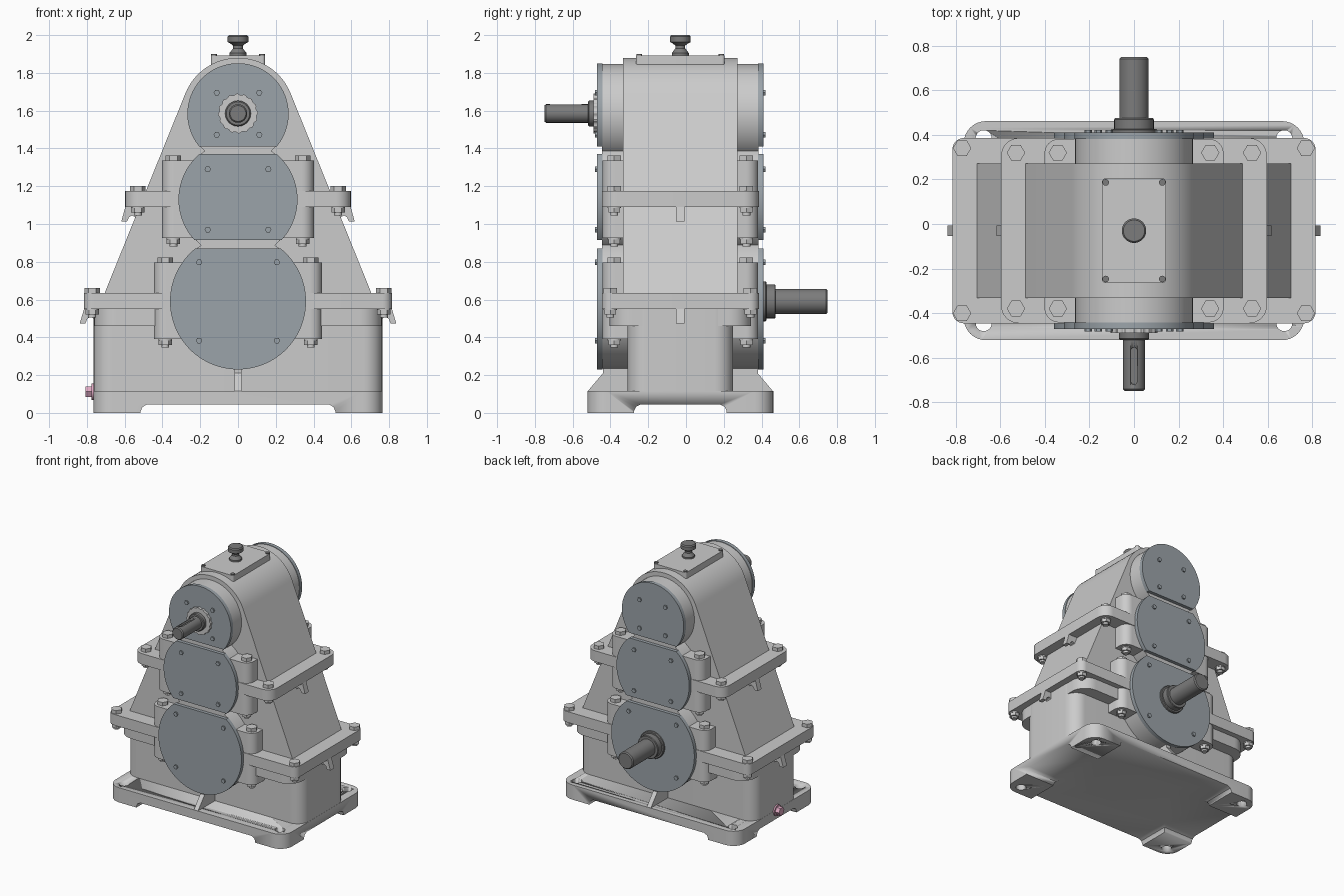
import bpy, bmesh
from math import sin, cos, asin, pi, radians, hypot

if "Cube" in bpy.data.objects:
    bpy.data.objects.remove(bpy.data.objects["Cube"])

YC = -0.03  # the casing is symmetric about this y plane


def material(name, rgb):
    m = bpy.data.materials.new(name)
    m.diffuse_color = (*rgb, 1)
    m.use_nodes = True
    m.node_tree.nodes["Principled BSDF"].inputs["Base Color"].default_value = m.diffuse_color
    return m


COVER = material("cover_slate", (0.33, 0.37, 0.40))
STEEL = material("dark_steel", (0.20, 0.20, 0.20))
PINK = material("plug_pink", (0.75, 0.40, 0.55))


def finish(name, bm, mat=None):
    bmesh.ops.remove_doubles(bm, verts=bm.verts, dist=1e-5)
    bmesh.ops.recalc_face_normals(bm, faces=bm.faces)
    me = bpy.data.meshes.new(name)
    bm.to_mesh(me)
    bm.free()
    ob = bpy.data.objects.new(name, me)
    bpy.context.collection.objects.link(ob)
    ob.location.y = YC
    if mat:
        me.materials.append(mat)
    bpy.ops.object.select_all(action='DESELECT')
    ob.select_set(True)
    bpy.context.view_layer.objects.active = ob
    bpy.ops.object.shade_smooth_by_angle(angle=radians(32))
    return ob


def prism(name, pts, lo, hi, plane="xy", mat=None):
    place = {"xy": lambda u, v, t: (u, v, t),
             "xz": lambda u, v, t: (u, t, v),
             "yz": lambda u, v, t: (t, u, v)}[plane]
    bm = bmesh.new()
    a, b = ([bm.verts.new(place(u, v, t)) for u, v in pts] for t in (lo, hi))
    bm.faces.new(a)
    bm.faces.new(b)
    for i in range(len(pts)):
        j = (i + 1) % len(pts)
        bm.faces.new((a[i], a[j], b[j], b[i]))
    return finish(name, bm, mat)


def lathe(name, prof, axis, cx, c2, mat=None, n=40):
    # revolves (radius, position) pairs about a y or z axis
    bm = bmesh.new()
    rings = []
    for r, t in prof:
        ring = []
        for i in range(n):
            u, v = r * cos(2 * pi * i / n), r * sin(2 * pi * i / n)
            ring.append(bm.verts.new((cx + u, t, c2 + v) if axis == "y" else (cx + u, c2 + v, t)))
        rings.append(ring)
    for a, b in zip(rings, rings[1:]):
        for i in range(n):
            bm.faces.new((a[i], a[(i + 1) % n], b[(i + 1) % n], b[i]))
    bm.faces.new(rings[0])
    bm.faces.new(rings[-1])
    return finish(name, bm, mat)


def circle(r, cx=0, cy=0, n=32):
    return [(cx + r * cos(2 * pi * i / n), cy + r * sin(2 * pi * i / n)) for i in range(n)]


def rrect(hx, hy, r, n=8):
    pts = []
    for k, (sx, sy) in enumerate(((1, 1), (-1, 1), (-1, -1), (1, -1))):
        for i in range(n + 1):
            a = pi / 2 * (k + i / n)
            pts.append((sx * (hx - r) + r * cos(a), sy * (hy - r) + r * sin(a)))
    return pts


def cut(ob, cutter):
    cutter.hide_render = True
    m = ob.modifiers.new("cut", 'BOOLEAN')
    m.operation, m.object, m.solver = 'DIFFERENCE', cutter, 'EXACT'
    with bpy.context.temp_override(object=ob, active_object=ob):
        bpy.ops.object.modifier_apply(modifier=m.name)
    bpy.data.objects.remove(cutter)


# Base plate: channels underneath leave four corner feet with bolt holes
base = prism("base_plate", rrect(0.765, 0.492, 0.10), 0, 0.115)
for half, plane in ((0.515, "xz"), (0.245, "yz")):
    arch = [(-half, -0.02), (half, -0.02), (half, 0.01), (half - 0.01, 0.032), (half - 0.035, 0.045),
            (-half + 0.035, 0.045), (-half + 0.01, 0.032), (-half, 0.01)]
    cut(base, prism("channel_cutter", arch, -1, 1, plane))
for sx in (-1, 1):
    for sy in (-1, 1):
        cut(base, prism("hole_cutter", circle(0.036, sx * 0.675, sy * 0.415), -0.1, 0.3))

# Lower case, thickened rim, and two flanges
prism("lower_case", rrect(0.764, 0.28, 0.10), 0.10, 0.57)
prism("lower_case_rim", rrect(0.762, 0.375, 0.12), 0.46, 0.56)
prism("lower_flange", rrect(0.815, 0.416, 0.05), 0.55, 0.635)
prism("upper_flange", rrect(0.597, 0.416, 0.08), 1.09, 1.175)

# Tapering middle and upper case with rounded crown
t0 = radians(22.2)
crown = [(0.30 * cos(a), 1.58 + 0.30 * sin(a)) for a in (t0 + (pi - 2 * t0) * i / 32 for i in range(33))]
prism("tapered_case", [(-0.72, 0.60), (0.72, 0.60)] + crown, -0.3025, 0.3025, "xz")

# Bolted bearing bosses
prism("upper_bearing_boss", rrect(0.402, 0.412, 0.065), 0.925, 1.335)
prism("lower_bearing_boss", rrect(0.445, 0.412, 0.065), 0.39, 0.795)


# Bearing housings and flat-sided covers with their screws
def flat_disc(r, zc, lo, hi, n=40):
    a0, a1 = asin(max(-1, (lo - zc) / r)), asin(min(1, (hi - zc) / r))
    arc = [(r * cos(a), zc + r * sin(a)) for a in (a0 + (a1 - a0) * i / n for i in range(n + 1))]
    pts = arc + [(-x, z) for x, z in reversed(arc)]
    return [p for i, p in enumerate(pts) if hypot(p[0] - pts[i - 1][0], p[1] - pts[i - 1][1]) > 1e-4]


COVERS = {"upper": (0.268, 1.583, 1.41, 3, 0.112, 1.695, 1.472),
          "middle": (0.315, 1.13, 0.915, 1.37, 0.16, 1.29, 0.97),
          "lower": (0.36, 0.59, 0, 0.87, 0.206, 0.797, 0.383)}
for nm, (r, zc, lo, hi, bx, bz1, bz2) in COVERS.items():
    prism(nm + "_bearing_housing", circle(r - 0.004, 0, zc, 80), -0.415, 0.415, "xz")
    for s, side in ((-1, "front"), (1, "back")):
        prism(f"{nm}_cover_{side}", flat_disc(r, zc, lo, hi), *sorted((s * 0.412, s * 0.441)), "xz", COVER)
        for x in (-bx, bx):
            for z in (bz1, bz2):
                prism("cover_screw", circle(0.017, x, z, 6), *sorted((s * 0.435, s * 0.452)), "xz", COVER)


# Flange and boss bolts with washers and nuts
def bolt(x, y, top, bottom):
    prism("bolt_head", circle(0.041, x, y, 6), top, top + 0.027)
    prism("bolt_washer", circle(0.036, x, y, 24), bottom - 0.006, bottom + 0.01)
    prism("bolt_nut", circle(0.036, x, y, 6), bottom - 0.03, bottom - 0.005)
    prism("bolt_end", circle(0.021, x, y, 16), bottom - 0.045, bottom - 0.02)


for x, y, top, bottom in ((0.772, 0.371, 0.635, 0.55), (0.385, 0.35, 0.795, 0.39),
                          (0.53, 0.35, 1.175, 1.09), (0.342, 0.35, 1.335, 0.925)):
    for sx in (-1, 1):
        for sy in (-1, 1):
            bolt(sx * x, sy * y, top, bottom)

# Lifting hooks under the flanges and ribs on the base
LOW_HOOK = [(0.75, 0.56), (0.812, 0.56), (0.838, 0.473), (0.808, 0.473), (0.798, 0.498),
            (0.783, 0.508), (0.768, 0.503), (0.75, 0.48)]
HIGH_HOOK = [(0.50, 1.10), (0.594, 1.10), (0.618, 1.013), (0.588, 1.013), (0.577, 1.036),
             (0.562, 1.045), (0.547, 1.038), (0.535, 1.01), (0.50, 1.01)]
RIB = [(0.26, 0.11), (0.492, 0.113), (0.41, 0.21), (0.41, 0.26), (0.26, 0.26)]
for s in (-1, 1):
    prism("lower_lifting_hook", [(s * x, z) for x, z in LOW_HOOK], -0.023, 0.023, "xz")
    prism("upper_lifting_hook", [(s * x, z) for x, z in HIGH_HOOK], -0.023, 0.023, "xz")
    prism("base_rib", [(s * y, z) for y, z in RIB], -0.018, 0.018, "yz")

# Input shaft at the front with notched seal ring and keyway
teeth = [(q * cos(2 * pi * i / 64), 1.585 + q * sin(2 * pi * i / 64))
         for i in range(64) for q in [0.105 if i % 4 < 2 else 0.099]]
prism("input_seal_ring", teeth, -0.46, -0.43, "xz")
shaft = lathe("input_shaft", [(0.042, -0.72), (0.049, -0.712), (0.049, -0.49), (0.062, -0.49),
                              (0.068, -0.484), (0.068, -0.43)], "y", 0, 1.585, STEEL)
slot = [(x, y - 0.607) for x, y in rrect(0.0145, 0.083, 0.0144, 5)]
cut(shaft, prism("keyway_cutter", slot, 1.615, 1.70, "xy", STEEL))

# Output shaft at the back
lathe("output_seal_ring", [(0.105, 0.43), (0.105, 0.452), (0.10, 0.457)], "y", 0, 0.59, STEEL)
lathe("output_shaft", [(0.089, 0.43), (0.089, 0.50), (0.085, 0.505), (0.066, 0.505),
                       (0.066, 0.772), (0.058, 0.78)], "y", 0, 0.59, STEEL)

# Inspection plate and breather on top
prism("inspection_plate", rrect(0.143, 0.235, 0.015), 1.84, 1.893)
for x in (-0.127, 0.127):
    for y in (-0.217, 0.217):
        prism("plate_screw", circle(0.015, x, y, 12), 1.88, 1.90, "xy", STEEL)
lathe("breather", [(0.045, 1.885), (0.045, 1.905), (0.026, 1.93), (0.026, 1.945), (0.044, 1.958),
                   (0.055, 1.963), (0.055, 1.992), (0.048, 2.0)], "z", 0, 0, STEEL)

# Drain plug on the left
prism("drain_plug_flange", circle(0.043, 0, 0.112, 24), -0.775, -0.75, "yz", PINK)
prism("drain_plug_head", circle(0.033, 0, 0.112, 6), -0.808, -0.77, "yz", PINK)
